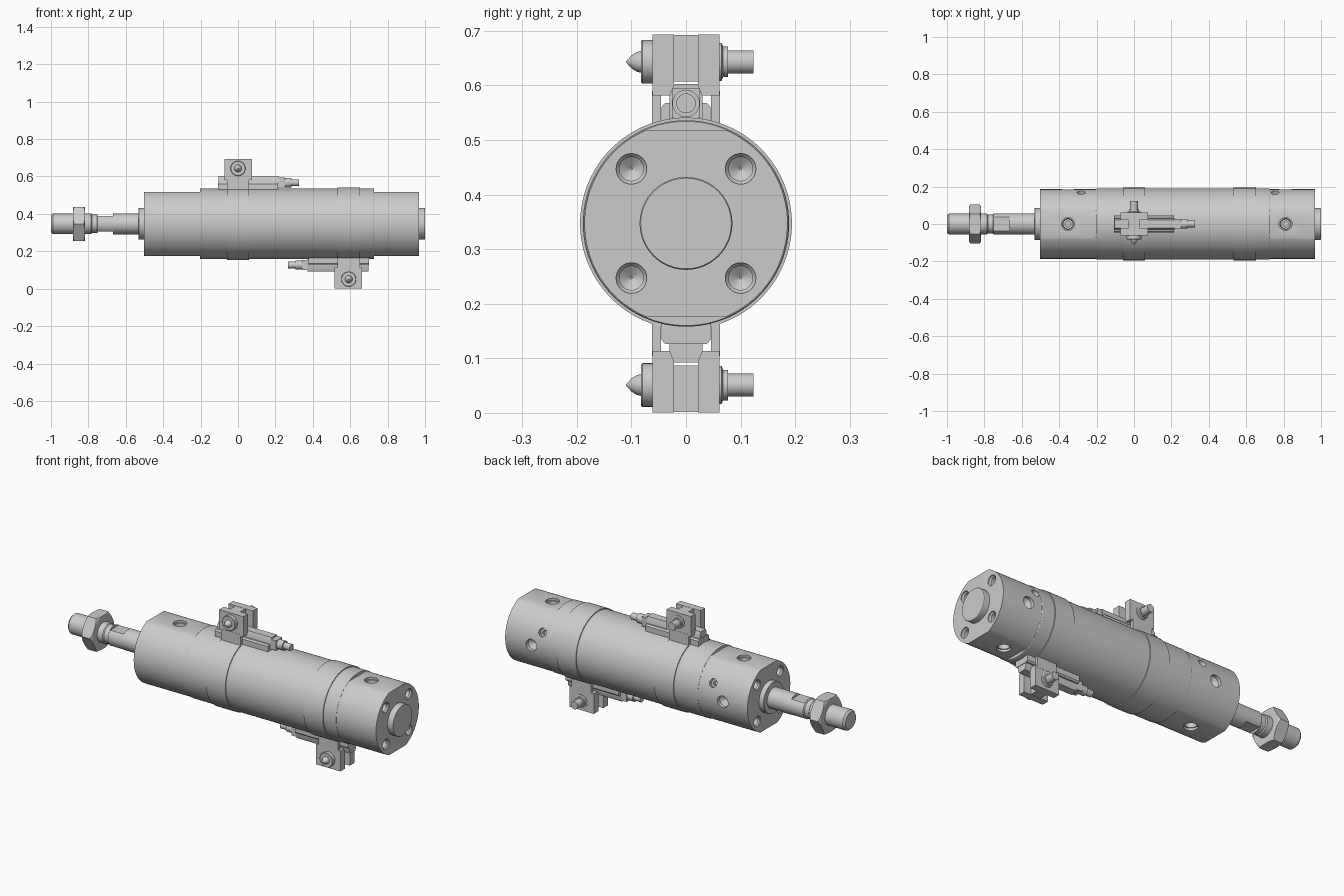
import bpy, bmesh
from math import sin, cos, pi, asin, radians
from mathutils import Matrix, Vector

if "Cube" in bpy.data.objects:
    bpy.data.objects.remove(bpy.data.objects["Cube"])

C = 0.347            # height of the cylinder axis
I = Matrix.Identity(4)
AXIS = Matrix.Translation((0, 0, C))


def finish(name, bm, mat=I):
    bmesh.ops.recalc_face_normals(bm, faces=bm.faces)
    bm.transform(mat)
    me = bpy.data.meshes.new(name)
    bm.to_mesh(me)
    bm.free()
    ob = bpy.data.objects.new(name, me)
    bpy.context.collection.objects.link(ob)
    return ob


def lathe_into(bm, prof, mat=I, seg=64):
    """Closed solid of revolution about local x; prof = (x, radius)."""
    rings = [[bm.verts.new(mat @ Vector((x, r * cos(2 * pi * i / seg), r * sin(2 * pi * i / seg))))
              for i in range(seg)] for x, r in prof]
    for a, b in zip(rings, rings[1:]):
        for i in range(seg):
            j = (i + 1) % seg
            bm.faces.new((a[i], a[j], b[j], b[i]))
    bm.faces.new(rings[0])
    bm.faces.new(rings[-1])


def lathe(name, prof, mat=I, seg=64):
    bm = bmesh.new()
    lathe_into(bm, prof, mat, seg)
    return finish(name, bm)


def prism(name, pts, x0, x1, mat=I):
    """Extrude a (y, z) outline along x."""
    bm = bmesh.new()
    a, b = [[bm.verts.new((x, y, z)) for y, z in pts] for x in (x0, x1)]
    n = len(pts)
    for i in range(n):
        bm.faces.new((a[i], a[(i + 1) % n], b[(i + 1) % n], b[i]))
    bm.faces.new(a)
    bm.faces.new(b)
    return finish(name, bm, mat)


def box(name, x, y, z, mat=I):
    return prism(name, [(y[0], z[0]), (y[1], z[0]), (y[1], z[1]), (y[0], z[1])], x[0], x[1], mat)


def aim(loc, d):
    q = Vector((1, 0, 0)).rotation_difference(Vector(d))
    return Matrix.Translation(loc) @ q.to_matrix().to_4x4()


def boolean(ob, cutter, op='DIFFERENCE'):
    m = ob.modifiers.new("cut", 'BOOLEAN')
    m.operation, m.object, m.solver = op, cutter, 'EXACT'
    bpy.context.view_layer.objects.active = ob
    bpy.ops.object.modifier_apply(modifier=m.name)
    bpy.data.objects.remove(cutter)


# End heads: round with top and bottom flats, drilled ports and bolt holes
R, FLAT = 0.186, 0.171
a0 = asin(FLAT / R)
arc = [-a0 + 2 * a0 * i / 40 for i in range(41)]
outline = [(R * cos(a), R * sin(a)) for a in arc] + [(-R * cos(a), -R * sin(a)) for a in arc]
PORT = [(-0.02, 0.035), (0.012, 0.035), (0.012, 0.029), (0.06, 0.026), (0.06, 0.015), (0.09, 0.015)]
BOLT = [(-0.02, 0.028), (0.005, 0.028), (0.012, 0.022), (0.07, 0.022), (0.085, 0.002)]
PLUG = [(-0.03, 0.032), (0.02, 0.032), (0.04, 0.004)]
VALVE = [(-0.03, 0.022), (0.022, 0.022), (0.022, 0.012), (0.04, 0.012)]

for name, x0, x1, face, d, xp, xs in (
        ("front_head", -0.503, -0.203, -0.503, 1, -0.353, -0.283),
        ("rear_head", 0.727, 0.968, 0.968, -1, 0.81, 0.754)):
    head = prism(name, outline, x0, x1, AXIS)
    cut = bmesh.new()
    for s in (1, -1):
        lathe_into(cut, PORT, aim((xp, 0, C + s * FLAT), (0, 0, -s)), 32)
        for t in (1, -1):
            lathe_into(cut, BOLT, aim((face, s * 0.1, C + t * 0.1), (d, 0, 0)), 32)
    lathe_into(cut, PLUG, aim((xp, R, C), (0, -1, 0)), 32)
    v = Vector((0, cos(radians(25)), sin(radians(25))))
    lathe_into(cut, VALVE, aim(Vector((xs, 0, C)) + v * R, -v), 32)
    boolean(head, finish("cutter", cut))

# Barrel, sensor bands and end bosses
lathe("barrel_tube", [(-0.203, 0.187), (-0.2, 0.189), (0.724, 0.189), (0.727, 0.187)], AXIS, 96)
for name, x in (("front_band", 0), ("rear_band", 0.592)):
    lathe(name, [(x - 0.059, 0.194), (x + 0.059, 0.194)], AXIS, 96)
lathe("front_boss", [(-0.532, 0.083), (-0.53, 0.085), (-0.5, 0.085)], AXIS)
lathe("rear_boss", [(0.96, 0.085), (0.997, 0.085), (1.0, 0.083)], AXIS)

# Piston rod with threaded end and wrench flats
rod = lathe("piston_rod", [(-1, 0.046), (-0.99, 0.055), (-0.785, 0.055), (-0.78, 0.05),
                           (-0.755, 0.05), (-0.75, 0.056), (-0.5, 0.056)], AXIS)
for s in (1, -1):
    wedge = box("cutter", (-0.75, -0.667), (-0.1, 0.1), sorted((C + s * 0.042, C + s * 0.1)))
    boolean(rod, wedge)

# Hex lock nut with chamfered corners
nut = lathe("lock_nut", [(-0.883, 0.105), (-0.817, 0.105)], AXIS, 6)
boolean(nut, lathe("cutter", [(-0.884, 0.09), (-0.874, 0.107), (-0.826, 0.107), (-0.816, 0.09)], AXIS),
        'INTERSECT')


# Sensor with clamp bracket; the lower one is the upper turned half a turn
def sensor(tag, m):
    for side, s in (("near", -1), ("far", 1)):
        y = lambda a, b: sorted((s * a, s * b))
        box(f"{tag}_ear_{side}", (-0.072, 0.075), y(0.022, 0.061), (0.581, 0.693), m)
        box(f"{tag}_leg_{side}", (-0.059, 0.059), y(0.046, 0.062), (0.51, 0.59), m)
    box(tag + "_spacer", (-0.03, 0.03), (-0.023, 0.023), (0.607, 0.692), m)
    prism(tag + "_saddle", [(-0.045, 0.51), (0.045, 0.51), (0.045, 0.56), (0.038, 0.568),
                            (-0.038, 0.568), (-0.045, 0.56)], -0.108, 0.215, m)
    prism(tag + "_switch_body", [(-0.03, 0.535), (0.03, 0.535), (0.03, 0.582), (0.022, 0.602),
                                 (-0.022, 0.602), (-0.03, 0.582)], -0.105, 0.22, m)
    box(tag + "_switch_end", (0.21, 0.25), (-0.026, 0.026), (0.54, 0.594), m)
    lathe(tag + "_cable", [(0.24, 0.025), (0.285, 0.025), (0.285, 0.018), (0.325, 0.018)],
          m @ Matrix.Translation((0, 0, 0.567)), 32)
    screw = m @ aim((0, 0, 0.643), (0, 1, 0))
    lathe(tag + "_screw_head", [(-0.11, 0.001), (-0.107, 0.004), (-0.1, 0.012), (-0.09, 0.018),
                                (-0.082, 0.02), (-0.082, 0.038), (-0.08, 0.04), (-0.06, 0.04)], screw, 32)
    lathe(tag + "_screw_end", [(0.055, 0.035), (0.065, 0.035), (0.068, 0.028), (0.077, 0.028),
                               (0.077, 0.021), (0.124, 0.021)], screw, 32)


sensor("upper", I)
sensor("lower", Matrix.Translation((0.592, 0, 2 * C)) @ Matrix.Rotation(pi, 4, 'Y'))

# Smooth shading on round faces, crisp edges
bpy.ops.object.select_all(action='SELECT')
bpy.context.view_layer.objects.active = rod
bpy.ops.object.shade_smooth_by_angle(angle=radians(30))
